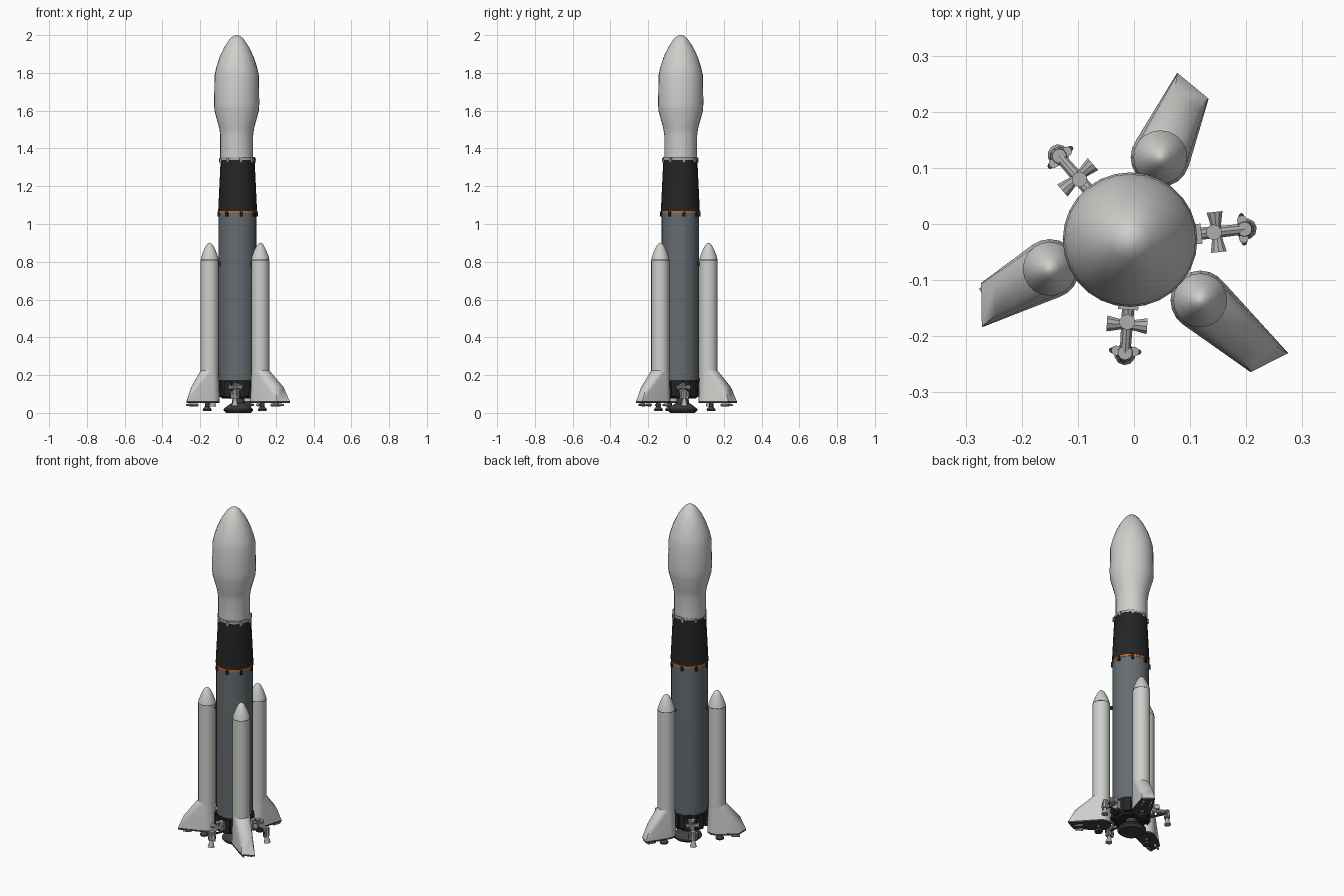
import bpy, bmesh
from math import sin, cos, pi, radians, tan
from mathutils import Vector, Matrix

cube = bpy.data.objects.get("Cube")
if cube:
    bpy.data.objects.remove(cube)


def material(name, r, g, b):
    m = bpy.data.materials.new(name)
    m.use_nodes = True
    m.diffuse_color = (r, g, b, 1)
    m.node_tree.nodes["Principled BSDF"].inputs["Base Color"].default_value = (r, g, b, 1)
    return m


WHITE = material("off_white", .62, .62, .60)
GREY = material("slate_grey", .13, .15, .165)
BLACK = material("soft_black", .018, .018, .018)
ORANGE = material("orange", .55, .14, .02)
METAL = material("light_metal", .42, .42, .42)
DARK = material("dark_metal", .05, .05, .05)

CORE = Vector((-.002, -.03, 0))


def finish(bm, name, mat, smooth=True):
    bmesh.ops.recalc_face_normals(bm, faces=bm.faces)
    mesh = bpy.data.meshes.new(name)
    bm.to_mesh(mesh)
    bm.free()
    ob = bpy.data.objects.new(name, mesh)
    bpy.context.collection.objects.link(ob)
    mesh.materials.append(mat)
    if smooth:
        bpy.ops.object.select_all(action='DESELECT')
        ob.select_set(True)
        bpy.context.view_layer.objects.active = ob
        bpy.ops.object.shade_smooth_by_angle(angle=radians(35))
    return ob


def lathe(name, profile, mat, at, n=24):
    """Turn a (radius, height) profile round a vertical axis."""
    bm = bmesh.new()
    rings = [[bm.verts.new((at.x + r * cos(2 * pi * i / n), at.y + r * sin(2 * pi * i / n), z))
              for i in range(n)] for r, z in profile]
    for a, b in zip(rings, rings[1:]):
        for i in range(n):
            j = (i + 1) % n
            bm.faces.new((a[i], a[j], b[j], b[i]))
    bm.faces.new(rings[0])
    bm.faces.new(rings[-1])
    bmesh.ops.remove_doubles(bm, verts=bm.verts, dist=.0001)
    return finish(bm, name, mat)


def rod(name, a, b, r1, r2, mat, n=10):
    """Tapered rod between two points."""
    a, b = Vector(a), Vector(b)
    d = b - a
    m = Matrix.Translation((a + b) / 2) @ d.to_track_quat('Z', 'Y').to_matrix().to_4x4()
    bm = bmesh.new()
    bmesh.ops.create_cone(bm, cap_ends=True, segments=n, radius1=r1, radius2=r2,
                          depth=d.length, matrix=m)
    return finish(bm, name, mat)


def box(name, at, size, angle, mat):
    bm = bmesh.new()
    m = Matrix.Translation(at) @ Matrix.Rotation(angle, 4, 'Z') @ Matrix.Diagonal((*size, 1))
    bmesh.ops.create_cube(bm, size=1, matrix=m)
    return finish(bm, name, mat, False)


def hull(name, points, mat):
    bm = bmesh.new()
    for p in points:
        bm.verts.new(p)
    res = bmesh.ops.convex_hull(bm, input=bm.verts)
    loose = {e for e in res["geom_interior"] if isinstance(e, bmesh.types.BMVert)}
    bmesh.ops.delete(bm, geom=list(loose), context='VERTS')
    return finish(bm, name, mat)


def polar(angle, r, z, origin=CORE):
    return Vector((origin.x + r * cos(angle), origin.y + r * sin(angle), z))


# Core stage, interstage and payload fairing
lathe("core_stage", [(.099, .17), (.1, .2), (.1, 1.06)], GREY, CORE)
lathe("orange_band", [(.102, 1.058), (.102, 1.07)], ORANGE, CORE)
lathe("interstage", [(.103, 1.07), (.09, 1.342)], BLACK, CORE, 20)
lathe("interstage_ring", [(.092, 1.34), (.092, 1.354)], METAL, CORE)
FAIRING = CORE + Vector((-.005, .002, 0))
lathe("payload_fairing",
      [(.087, 1.352), (.087, 1.47), (.093, 1.51), (.118, 1.6), (.12, 1.64), (.117, 1.79),
       (.108, 1.83), (.09, 1.885), (.065, 1.938), (.036, 1.981), (.017, 1.996), (.0, 2.0)],
      WHITE, FAIRING, 28)

# Small latches around the stage joints
for i in range(8):
    a = i * pi / 4 + .2
    box("upper_latch", polar(a, .092, 1.338), (.012, .014, .024), a, METAL)
    box("lower_latch", polar(a, .103, 1.052), (.01, .014, .026), a, BLACK)

# Aft skirt and main engine
lathe("aft_skirt", [(.08, .075), (.098, .09), (.101, .175)], BLACK, CORE, 20)
ENGINE = CORE + Vector((.004, .012, 0))
lathe("main_nozzle", [(.066, .0), (.078, .012), (.078, .02), (.06, .036), (.035, .052), (.03, .08)],
      DARK, ENGINE)
for i in range(9):
    a = i * 2 * pi / 9
    box("skirt_panel", polar(a, .1, .125), (.014, .04, .08), a, BLACK)

# Side boosters: position, fin direction, fin reach, skew of the outer edge
boosters = [
    (.047, .119, 65.5, .14, -15),
    (-.15, -.08, 208, .138, -27),
    (.118, -.136, -42, .166, -21),
]
R = .048
for x, y, fin, reach, skew in boosters:
    c = Vector((x, y, 0))
    f = radians(fin)
    out = Vector((cos(f), sin(f), 0))
    side = Vector((-sin(f), cos(f), 0))

    lathe("booster_body", [(R, .06), (R, .808)], WHITE, c, 20)
    lathe("booster_seam", [(R - .001, .806), (R - .001, .814)], DARK, c, 20)
    lathe("booster_nose", [(R, .812), (.044, .828), (.033, .858), (.018, .888), (.008, .898), (0, .901)],
          WHITE, c, 20)

    # Flared fin fairing blended from the booster out to a skewed edge
    def edge(z, dist, half):
        return [c + out * (dist + s * half * tan(radians(-skew))) + side * s * half
                + Vector((0, 0, z)) for s in (-1, 1)]

    def ring(z, r):
        return [polar(i * pi / 10, r, z, c) for i in range(20)]

    hull("fin_fairing", ring(.225, R * .99) + ring(.12, .05) + ring(.062, .053)
         + edge(.135, reach * .8, .027) + edge(.062, reach, .034), WHITE)
    hull("fin_base_plate", ring(.052, .053) + ring(.062, .053)
         + edge(.052, reach, .035) + edge(.062, reach, .035), DARK)

    # Booster nozzle and gear under the base
    lathe("booster_nozzle", [(.022, .01), (.024, .018), (.012, .034), (.012, .054)], DARK,
          c + out * .015, 14)
    for s in (-1, 1):
        p = c + out * reach * .6 + side * s * .022
        rod("skid_strut", p + Vector((0, 0, .042)), p + out * .045 + Vector((0, 0, .042)),
            .008, .006, METAL, 8)

    # Struts to the core
    inward = (CORE - c).normalized()
    for z in (.14, .79):
        rod("booster_strut", c + inward * .035 + Vector((0, 0, z)),
            c + inward * .075 + Vector((0, 0, z)), .012, .012, DARK, 8)

# Steering thruster clusters between the boosters
for deg in (6, 131, 266):
    a = radians(deg)
    t = Vector((-sin(a), cos(a), 0))
    box("thruster_mount", polar(a, .108, .13), (.03, .036, .05), a, METAL)
    rod("thruster_arm", polar(a, .1, .14), polar(a, .2, .115), .012, .01, METAL)
    rod("thruster_brace", polar(a, .1, .09), polar(a, .19, .105), .006, .006, DARK, 8)
    for s in (-1, 1):
        p = polar(a, .15, .135)
        rod("side_thruster", p, p + t * s * .036, .007, .015, METAL)
        q = polar(a, .197, .095) + t * s * .016
        rod("pod_tank", q - Vector((0, 0, .022)), q + Vector((0, 0, .022)), .009, .009, METAL, 8)
        rod("pod_rib", q + t * s * .008 - Vector((0, 0, .006)),
            q + t * s * .008 + Vector((0, 0, .01)), .005, .005, DARK, 8)
    rod("pod_body", polar(a, .2, .075), polar(a, .2, .125), .017, .013, METAL)
    rod("pod_nozzle", polar(a, .203, .035), polar(a, .2, .075), .019, .008, METAL)
    rod("top_thruster", polar(a, .145, .135), polar(a, .145, .162), .008, .014, METAL)
